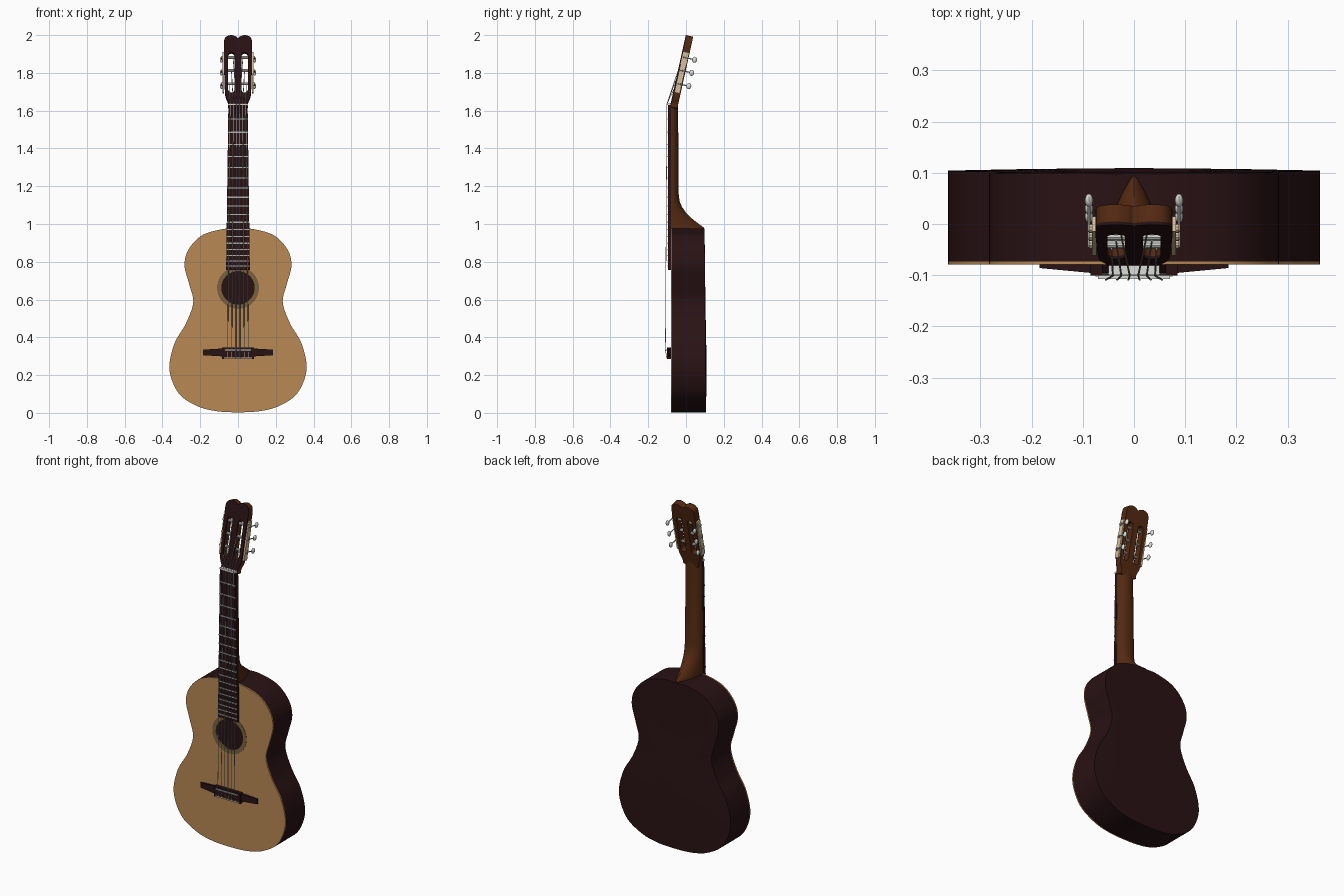
import bpy, bmesh, math
from mathutils import Matrix, Vector

if "Cube" in bpy.data.objects:
    bpy.data.objects.remove(bpy.data.objects["Cube"])


def mat(name, r, g, b):
    m = bpy.data.materials.new(name)
    m.diffuse_color = (r, g, b, 1)
    m.use_nodes = True
    m.node_tree.nodes["Principled BSDF"].inputs["Base Color"].default_value = m.diffuse_color
    return m


ROSEWOOD = mat("dark_rosewood", 0.022, 0.006, 0.007)
SPRUCE = mat("spruce_tan", 0.48, 0.25, 0.09)
NECKWOOD = mat("red_brown_neck", 0.09, 0.023, 0.006)
ROSETTE = mat("rosette_brown", 0.20, 0.12, 0.05)
BRASS = mat("pale_brass", 0.68, 0.53, 0.33)
SILVER = mat("silver", 0.45, 0.45, 0.45)
PEARL = mat("pearl_white", 0.72, 0.72, 0.68)

FRONT = Matrix.Rotation(math.pi / 2, 4, 'X')               # drawing plane (x, z), thickness in -y
TILT = math.radians(12.5)
HEAD = Matrix.Translation((0, -0.083, 1.63)) @ Matrix.Rotation(math.pi / 2 - TILT, 4, 'X')


def finish(name, bm, material, M=Matrix(), angle=35):
    bmesh.ops.remove_doubles(bm, verts=bm.verts, dist=1e-5)
    bmesh.ops.recalc_face_normals(bm, faces=bm.faces)
    me = bpy.data.meshes.new(name)
    bm.to_mesh(me)
    bm.free()
    me.transform(M)
    me.materials.append(material)
    me.shade_smooth()
    me.set_sharp_from_angle(angle=math.radians(angle))
    ob = bpy.data.objects.new(name, me)
    bpy.context.collection.objects.link(ob)
    return ob


def box(name, lo, hi, material, M=Matrix()):
    bm = bmesh.new()
    bmesh.ops.create_cube(bm, size=1)
    for v in bm.verts:
        v.co = [(a + b) / 2 + c * (b - a) for a, b, c in zip(lo, hi, v.co)]
    return finish(name, bm, material, M)


def curve_mesh(name, cu, material, M=Matrix()):
    tmp = bpy.data.objects.new("tmp", cu)
    bpy.context.collection.objects.link(tmp)
    bpy.context.view_layer.update()
    me = bpy.data.meshes.new_from_object(tmp.evaluated_get(bpy.context.evaluated_depsgraph_get()))
    bpy.data.objects.remove(tmp)
    bm = bmesh.new()
    bm.from_mesh(me)
    bpy.data.meshes.remove(me)
    return finish(name, bm, material, M)


def add_spline(cu, pts, closed):
    s = cu.splines.new('POLY')
    s.points.add(len(pts) - 1)
    for p, c in zip(s.points, pts):
        p.co = (*c, 0, 1) if len(c) == 2 else (*c, 1)
    s.use_cyclic_u = closed


def plate(name, loops, near, far, material, M):
    """Flat plate with holes, between local z = far and near."""
    cu = bpy.data.curves.new(name, 'CURVE')
    cu.dimensions = '2D'
    cu.fill_mode = 'BOTH'
    cu.extrude = (near - far) / 2
    for l in loops:
        add_spline(cu, l, True)
    return curve_mesh(name, cu, material, M @ Matrix.Translation((0, 0, (near + far) / 2)))


def wire(name, pts, r, material, res=2):
    cu = bpy.data.curves.new(name, 'CURVE')
    cu.dimensions = '3D'
    cu.bevel_depth = r
    cu.bevel_resolution = res
    cu.use_fill_caps = True
    add_spline(cu, pts, False)
    return curve_mesh(name, cu, material)


def smooth_loop(half, n=8):
    """Mirror a half outline across x = 0 and round it."""
    pts = [Vector(p) for p in half] + [Vector((-x, z)) for x, z in half[-2:0:-1]]
    out, k = [], len(pts)
    for i in range(k):
        a, b, c, d = (pts[(i + j) % k] for j in (-1, 0, 1, 2))
        for s in range(n):
            t = s / n
            out.append(tuple(0.5 * (2 * b + (c - a) * t + (2 * a - 5 * b + 4 * c - d) * t**2
                                    + (3 * b - a - 3 * c + d) * t**3)))
    return out


def circle(r, cz, n=64):
    return [(r * math.cos(2 * math.pi * i / n), cz + r * math.sin(2 * math.pi * i / n)) for i in range(n)]


def loft(name, rows, material, cap=True):
    bm = bmesh.new()
    rings = [[bm.verts.new(p) for p in row] for row in rows]
    for a, b in zip(rings, rings[1:]):
        for i in range(len(a)):
            j = (i + 1) % len(a)
            bm.faces.new((a[i], a[j], b[j], b[i]))
    if cap:
        bm.faces.new(rings[0])
    bm.faces.new(rings[-1])
    return finish(name, bm, material)


# body: hollow sides and slightly domed back, with a soundboard that has a real hole
outline = smooth_loop([(0, 0.003), (0.12, 0.010), (0.22, 0.038), (0.315, 0.105), (0.363, 0.23), (0.337, 0.365),
                       (0.275, 0.475), (0.237, 0.585), (0.258, 0.68), (0.283, 0.78), (0.262, 0.865),
                       (0.19, 0.94), (0.08, 0.973), (0, 0.975)])
rows = [[(x, -0.073, z) for x, z in outline]]
for s, dome in ((1, 0), (0.7, 0.002), (0.4, 0.003)):
    rows.append([(x * s, 0.106 - 0.008 * z + dome, 0.45 + (z - 0.45) * s) for x, z in outline])
loft("body_sides_and_back", rows, ROSEWOOD, cap=False)
HOLE = 0.662
plate("soundboard", [outline, circle(0.086, HOLE)], 0.079, 0.072, SPRUCE, FRONT)
plate("rosette", [circle(0.111, HOLE), circle(0.086, HOLE)], 0.0805, 0.078, ROSETTE, FRONT)

# neck with a heel that narrows to a ridge
rows = []
for z, w, back, p in ((0.955, 0.056, 0.098, 1.8), (0.98, 0.056, 0.096, 1.8), (1.0, 0.056, 0.068, 1.7),
                      (1.03, 0.056, 0.03, 1.5), (1.06, 0.056, 0.0, 1.3), (1.09, 0.056, -0.021, 1.1),
                      (1.12, 0.056, -0.034, 1), (1.16, 0.056, -0.039, 0.9), (1.64, 0.050, -0.042, 0.9)):
    ring = []
    for i in range(17):
        c, s = math.cos(math.pi * i / 16), math.sin(math.pi * i / 16)
        ring.append((math.copysign(w * abs(c) ** p, c), -0.08 + (back + 0.08) * s, z))
    rows.append(ring)
loft("neck", rows, NECKWOOD)

# fingerboard, frets and nut
TOP, END, SCALE = 1.63, 0.757, 1.32
board_w = lambda z: 0.051 + (TOP - z) / (TOP - END) * 0.012
plate("fingerboard", [[(board_w(END), END), (board_w(TOP), TOP), (-board_w(TOP), TOP), (-board_w(END), END)]],
      0.096, 0.079, ROSEWOOD, FRONT)
for n in range(1, 19):
    z = TOP - SCALE * (1 - 2 ** (-n / 12))
    w = board_w(z)
    box(f"fret_{n}", (-w, -0.099, z - 0.003), (w, -0.095, z + 0.003), SILVER)
box("nut", (-0.05, -0.100, 1.629), (0.05, -0.08, 1.639), PEARL)

# slotted headstock with dark front veneer
head = smooth_loop([(0, -0.012), (0.048, -0.012), (0.051, 0.012), (0.066, 0.05), (0.070, 0.09), (0.073, 0.18),
                    (0.075, 0.28), (0.074, 0.345), (0.062, 0.371), (0.035, 0.379), (0.012, 0.372), (0, 0.364)], 5)


def slot(cx, r=0.017, lo=0.085, hi=0.270):
    arc = [math.pi * i / 10 for i in range(11)]
    return ([(cx + r * math.cos(a), hi + r * math.sin(a)) for a in arc]
            + [(cx - r * math.cos(a), lo - r * math.sin(a)) for a in arc])


slots = [slot(0.035), slot(-0.035)]
plate("headstock", [head] + slots, -0.006, -0.040, NECKWOOD, HEAD)
plate("headstock_veneer", [head] + slots, 0, -0.006, ROSEWOOD, HEAD)

# tuning machines
PEGS = (0.119, 0.191, 0.262)
for side, label in ((-1, "left"), (1, "right")):
    xs = sorted((side * 0.073, side * 0.082))
    box(f"tuner_plate_{label}", (xs[0], 0.07, -0.036), (xs[1], 0.29, -0.006), BRASS, HEAD)
    for k, y in enumerate(PEGS):
        tag = f"{label}_{k + 1}"
        wire(f"roller_{tag}", [HEAD @ Vector((side * x, y, -0.018)) for x in (0.016, 0.054)], 0.008, PEARL, 3)
        wire(f"gear_{tag}", [HEAD @ Vector((side * x, y, -0.018)) for x in (0.081, 0.088)], 0.009, BRASS, 3)
        wire(f"tuner_post_{tag}", [HEAD @ Vector((side * 0.088, y, z)) for z in (-0.012, -0.068)], 0.003, SILVER)
        bm = bmesh.new()
        bmesh.ops.create_uvsphere(bm, u_segments=16, v_segments=10, radius=1)
        finish(f"tuner_button_{tag}", bm, PEARL,
               HEAD @ Matrix.Translation((side * 0.088, y, -0.074)) @ Matrix.Diagonal((0.008, 0.016, 0.013, 1)))

# bridge: tapered wings, tie block and saddle
loft("bridge_wings", [[(x, -0.078, 0.32 - h), (x, y, 0.32 - h), (x, y, 0.32 + h), (x, -0.078, 0.32 + h)]
                      for x, y, h in ((-0.185, -0.086, 0.015), (-0.08, -0.096, 0.021),
                                      (0.08, -0.096, 0.021), (0.185, -0.086, 0.015))], ROSEWOOD)
box("bridge_block", (-0.085, -0.101, 0.286), (0.085, -0.078, 0.346), ROSEWOOD)
box("tie_block_trim", (-0.075, -0.103, 0.288), (0.075, -0.100, 0.294), BRASS)
box("saddle", (-0.07, -0.107, 0.330), (0.07, -0.099, 0.336), PEARL)

# strings from bridge over saddle and nut to the rollers
for i in range(6):
    t = i - 2.5
    side = 1 if t > 0 else -1
    k = int(abs(t))                                   # 0 = inner string
    peg = HEAD @ Vector((side * (0.026 + 0.009 * k), PEGS[2 - k], -0.009))
    wire(f"string_{i + 1}", [(t * 0.022, -0.102, 0.292), (t * 0.022, -0.109, 0.333),
                             (t * 0.0165, -0.101, 1.636), peg], 0.0018, SILVER, 1)
